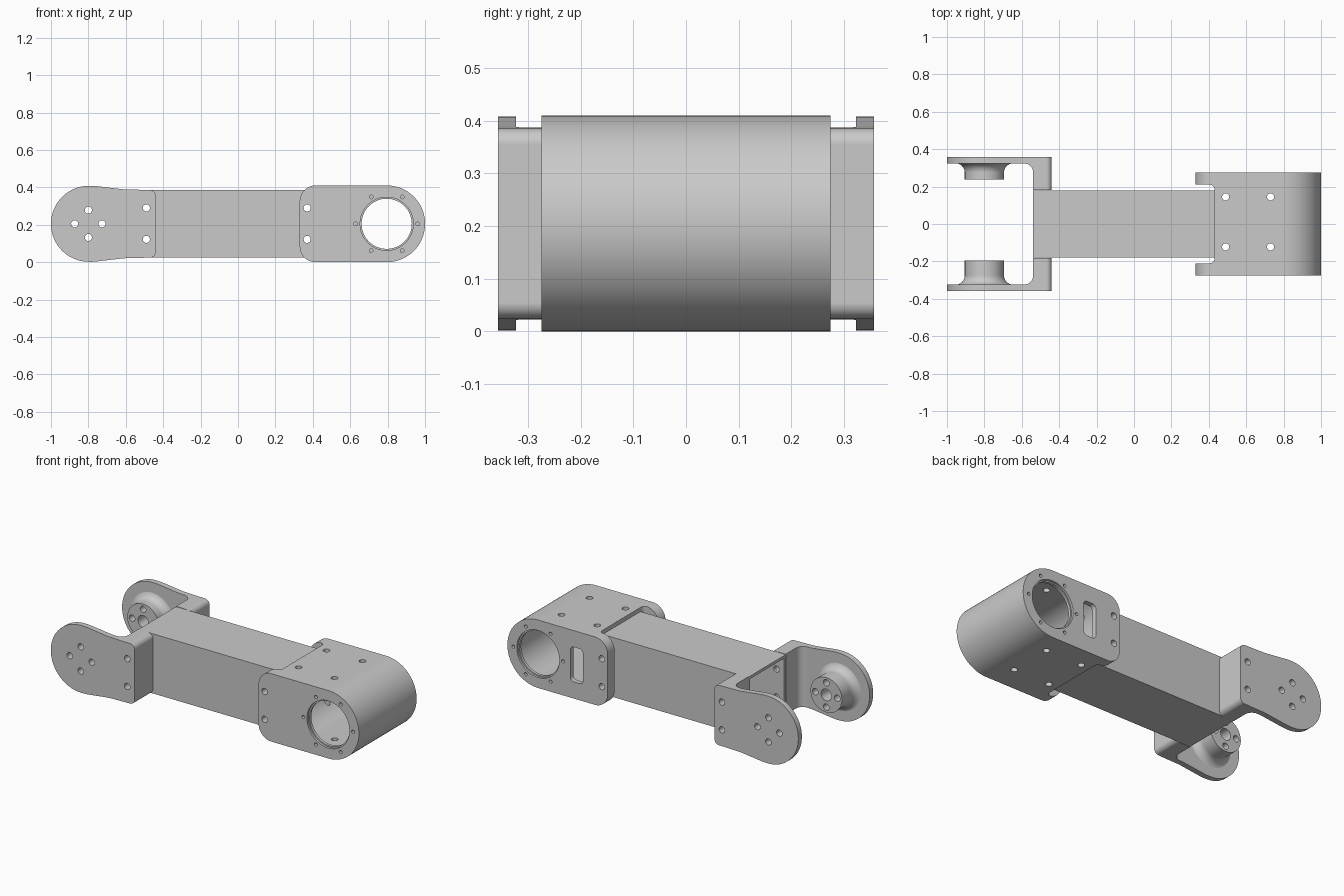
import bpy, bmesh, math
from mathutils import Vector

cube = bpy.data.objects.get("Cube")
if cube:
    bpy.data.objects.remove(cube, do_unlink=True)

grey = bpy.data.materials.new("machined grey")
grey.use_nodes = True
colour = (0.59, 0.59, 0.59, 1)
grey.diffuse_color = colour
grey.node_tree.nodes["Principled BSDF"].inputs["Base Color"].default_value = colour

MID = 0.205  # height of the arm's axis


def fillet(points, steps=16):
    """Round the corners of a polygon given as (a, b, radius)."""
    out = []
    for i, (a, b, r) in enumerate(points):
        p = Vector((a, b))
        if r == 0:
            out.append(p)
            continue
        d1 = (Vector(points[i - 1][:2]) - p).normalized()
        d2 = (Vector(points[(i + 1) % len(points)][:2]) - p).normalized()
        half = math.acos(max(-1, min(1, d1.dot(d2)))) / 2
        centre = p + (d1 + d2).normalized() * (r / math.sin(half))
        start = p + d1 * (r / math.tan(half)) - centre
        end = p + d2 * (r / math.tan(half)) - centre
        first = math.atan2(start.y, start.x)
        sweep = math.remainder(math.atan2(end.y, end.x) - first, math.tau)
        for k in range(steps + 1):
            t = first + sweep * k / steps
            out.append(centre + Vector((math.cos(t), math.sin(t))) * r)
    return out


def finish(name, bm):
    bmesh.ops.remove_doubles(bm, verts=bm.verts, dist=1e-5)
    bmesh.ops.recalc_face_normals(bm, faces=bm.faces)
    mesh = bpy.data.meshes.new(name)
    bm.to_mesh(mesh)
    bm.free()
    mesh.materials.append(grey)
    ob = bpy.data.objects.new(name, mesh)
    bpy.context.collection.objects.link(ob)
    return ob


def prism(name, outline, axis, low, high):
    """Extrude an outline along y (outline in x, z) or z (outline in x, y)."""
    bm = bmesh.new()
    place = (lambda p, t: (p.x, t, p.y)) if axis == "y" else (lambda p, t: (p.x, p.y, t))
    face = bm.faces.new([bm.verts.new(place(p, low)) for p in outline])
    new = bmesh.ops.extrude_face_region(bm, geom=[face])["geom"]
    shift = Vector(place(Vector((0, 0)), high - low))
    bmesh.ops.translate(bm, vec=shift, verts=[v for v in new if isinstance(v, bmesh.types.BMVert)])
    return finish(name, bm)


def rod(a, b, radius, axis, low, high, sides=24):
    ring = [Vector((a + radius * math.cos(math.tau * i / sides),
                    b + radius * math.sin(math.tau * i / sides))) for i in range(sides)]
    return prism("cutter", ring, axis, low, high)


def box(x0, x1, z0, z1, r, low, high):
    corners = [(x0, z0, r), (x1, z0, r), (x1, z1, r), (x0, z1, r)]
    return prism("cutter", fillet(corners), "y", low, high)


def combine(ob, other, operation="DIFFERENCE"):
    mod = ob.modifiers.new("boolean", "BOOLEAN")
    mod.operation, mod.solver, mod.object = operation, "EXACT", other
    bpy.context.view_layer.objects.active = ob
    bpy.ops.object.modifier_apply(modifier=mod.name)
    bpy.data.objects.remove(other, do_unlink=True)


def smooth(ob):
    bpy.ops.object.select_all(action="DESELECT")
    ob.select_set(True)
    bpy.context.view_layer.objects.active = ob
    bpy.ops.object.shade_smooth_by_angle(angle=math.radians(30))
    mod = ob.modifiers.new("flat faces", "WEIGHTED_NORMAL")
    mod.keep_sharp = True


# Hollow square beam, open at its ends, with cross-drilled screw holes
beam = box(-0.54, 0.43, 0.025, 0.385, 0, -0.18, 0.18)
beam.name = "beam"
combine(beam, box(-0.6, 0.5, 0.042, 0.368, 0, -0.163, 0.163))
for x in (-0.49, 0.37):
    for z in (0.122, 0.29):
        combine(beam, rod(x, z, 0.019, "y", -0.3, 0.3))
smooth(beam)


# Fork arms: L-shaped section trimmed to the rounded side outline
def fork_arm(name, side, boss_end):
    section = fillet([(-1.1, 0.357, 0), (-0.44, 0.357, 0), (-0.44, 0.181, 0),
                      (-0.54, 0.181, 0), (-0.54, 0.323, 0.045), (-1.1, 0.323, 0)])
    arm = prism(name, [Vector((p.x, p.y * side)) for p in section], "z", -0.1, 0.5)
    upper = [(-1, 0.408, 0.2025), (-0.77, 0.408, 0.3), (-0.61, 0.389, 0.4), (-0.44, 0.385, 0.03)]
    lower = [(x, 2 * MID - z, r) for x, z, r in reversed(upper)]
    combine(arm, prism("trim", fillet(upper + lower), "y", -0.5, 0.5), "INTERSECT")

    # Flared boss, lathed about the pivot
    flare = [(0.105 + 0.05 * (1 - math.cos(t)), 0.275 + 0.05 * math.sin(t))
             for t in [math.pi / 2 * k / 10 for k in range(11)]]
    profile = [(0, boss_end), (0.105, boss_end)] + flare + [(0.155, 0.34), (0, 0.34)]
    bm = bmesh.new()
    verts = [bm.verts.new((r, y * side, 0)) for r, y in profile]
    edges = [bm.edges.new(pair) for pair in zip(verts, verts[1:])]
    bmesh.ops.spin(bm, geom=verts + edges, cent=(0, 0, 0), axis=(0, 1, 0),
                   angle=math.tau, steps=64)
    bmesh.ops.translate(bm, vec=(-0.8, 0, MID), verts=bm.verts)
    combine(arm, finish("boss", bm), "UNION")

    # Pivot screw circle, beam screws and blind centre hole
    low, high = sorted((0.1 * side, 0.5 * side))
    for k in range(4):
        a = k * math.pi / 2
        combine(arm, rod(-0.8 + 0.073 * math.cos(a), MID + 0.073 * math.sin(a), 0.019, "y", low, high))
    for z in (0.122, 0.29):
        combine(arm, rod(-0.49, z, 0.019, "y", low, high))
    low, high = sorted((0.1 * side, 0.32 * side))
    combine(arm, rod(-0.8, MID, 0.035, "y", low, high))
    smooth(arm)


fork_arm("back_fork_arm", 1, 0.237)
fork_arm("front_fork_arm", -1, 0.195)

# Motor housing: U-shaped section trimmed to a rounded side outline
half = [(0.33, 0.275, 0), (1.1, 0.275, 0)]
slot = [(0.33, 0.21, 0), (0.43, 0.21, 0.025)]
section = half + [(x, -y, r) for x, y, r in reversed(half)]
section += [(x, -y, r) for x, y, r in slot] + list(reversed(slot))
housing = prism("motor_housing", fillet(section), "z", -0.1, 0.5)
outline = [(0.33, 0, 0.085), (1, 0, 0.2045), (1, 0.41, 0.2045), (0.33, 0.41, 0.085)]
combine(housing, prism("trim", fillet(outline, 32), "y", -0.5, 0.5), "INTERSECT")

# Inner cavity, bore with shallow counterbores, and cable slot at the back
combine(housing, box(0.46, 0.965, 0.04, 0.37, 0.16, -0.245, 0.245))
combine(housing, rod(0.795, MID, 0.134, "y", -0.4, 0.4, 96))
for side in (1, -1):
    low, high = sorted((0.262 * side, 0.3 * side))
    combine(housing, rod(0.795, MID, 0.142, "y", low, high, 96))
combine(housing, box(0.495, 0.58, 0.1, 0.31, 0.025, 0.2, 0.4))

# Small flange holes, tab holes and vertical screw holes
for side in (1, -1):
    low, high = sorted((0.255 * side, 0.3 * side))
    for k in range(6):
        a = k * math.pi / 3
        combine(housing, rod(0.795 + 0.166 * math.cos(a), MID + 0.166 * math.sin(a),
                             0.01, "y", low, high, 16))
for z in (0.122, 0.29):
    combine(housing, rod(0.37, z, 0.019, "y", -0.4, 0.4))
for x in (0.49, 0.73):
    for y in (0.145, -0.122):
        combine(housing, rod(x, y, 0.019, "z", -0.1, 0.5))
smooth(housing)
